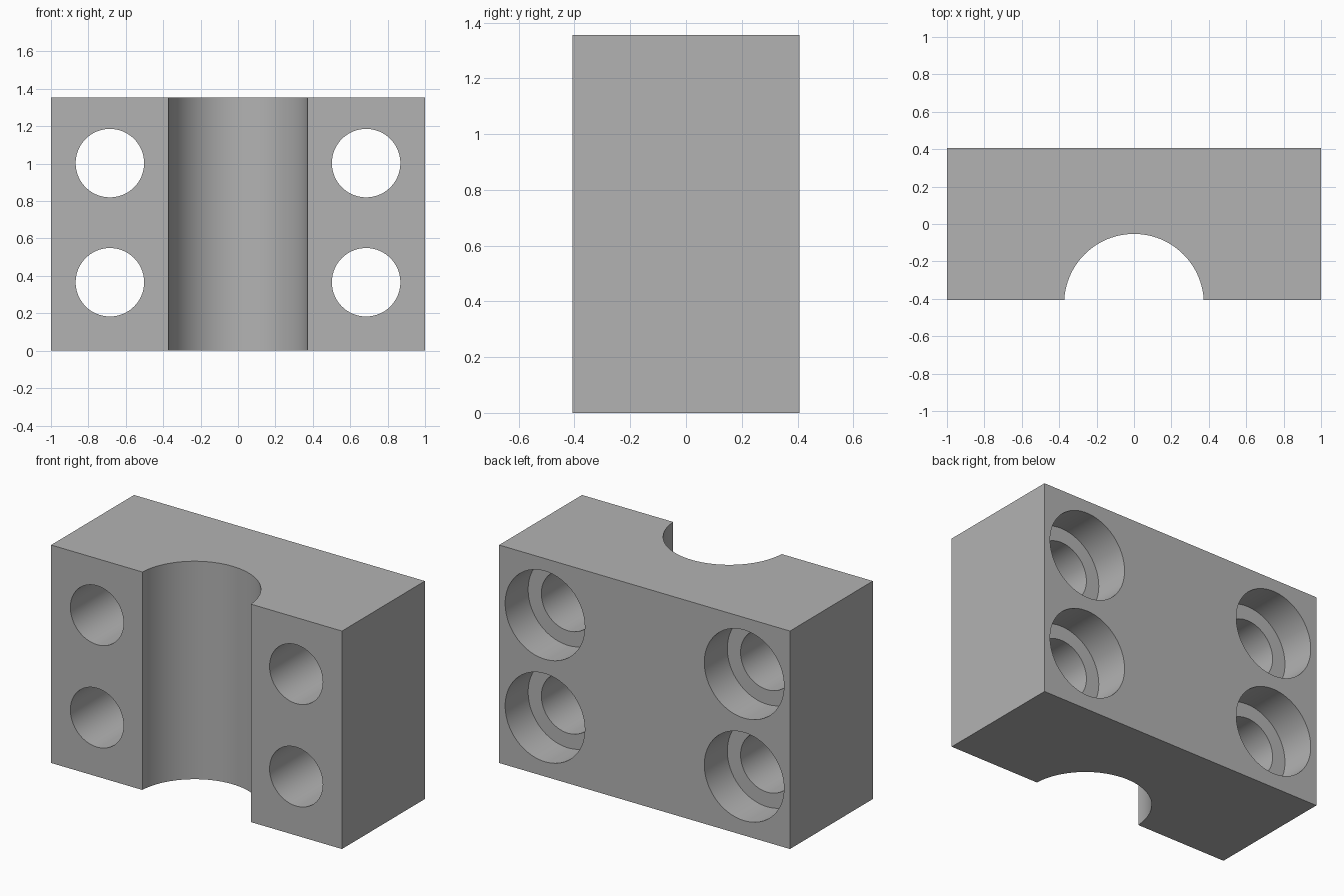
import bpy
import math

W, D, H = 2.0, 0.814, 1.355
BACK = D / 2

if "Cube" in bpy.data.objects:
    bpy.data.objects.remove(bpy.data.objects["Cube"], do_unlink=True)

grey = bpy.data.materials.new("plain grey")
grey.use_nodes = True
grey.diffuse_color = (0.45, 0.45, 0.45, 1)
grey.node_tree.nodes["Principled BSDF"].inputs["Base Color"].default_value = (0.45, 0.45, 0.45, 1)

# Solid clamp block
bpy.ops.mesh.primitive_cube_add(size=1, location=(0, 0, H / 2))
block = bpy.context.object
block.name = "clamp_block"
block.scale = (W, D, H)
bpy.ops.object.transform_apply(location=True, rotation=False, scale=True)
block.data.materials.append(grey)


def drill(radius, length, location, along_y=True):
    """Cut a round hole centred at location out of the block."""
    bpy.ops.mesh.primitive_cylinder_add(
        vertices=96, radius=radius, depth=length, location=location,
        rotation=(math.pi / 2 if along_y else 0, 0, 0))
    cutter = bpy.context.object
    cutter.name = "drill_cutter"
    cutter.hide_render = True
    cutter.data.materials.append(grey)
    cut = block.modifiers.new("hole", 'BOOLEAN')
    cut.operation = 'DIFFERENCE'
    cut.solver = 'EXACT'
    cut.object = cutter
    bpy.ops.object.select_all(action='DESELECT')
    block.select_set(True)
    bpy.context.view_layer.objects.active = block
    bpy.ops.object.modifier_apply(modifier=cut.name)
    bpy.data.objects.remove(cutter, do_unlink=True)


# Vertical round channel in the front
drill(0.3735, 3, (0, -0.4265, H / 2), along_y=False)

# Four bolt holes, counterbored from the back
for x in (-0.685, 0.685):
    for z in (0.366, 1.003):
        drill(0.274, 0.452, (x, BACK, z))
        drill(0.183, 2, (x, 0, z))

# Smooth bores with crisp rims
bpy.ops.object.shade_smooth_by_angle(angle=math.radians(30))
